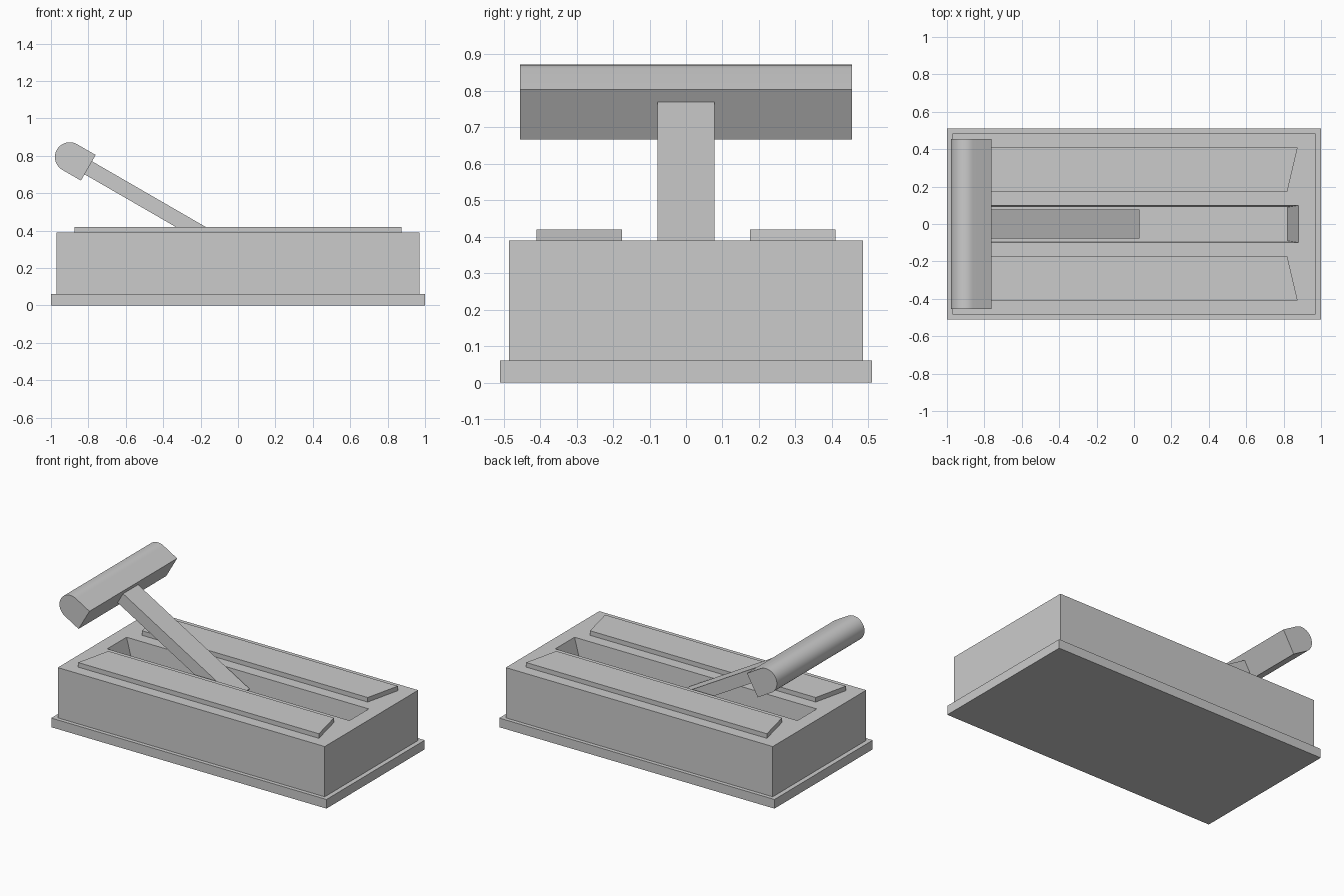
import bpy, bmesh, math
from mathutils import Vector, Matrix

cube = bpy.data.objects.get("Cube")
if cube:
    bpy.data.objects.remove(cube, do_unlink=True)

grey = bpy.data.materials.new("light_grey")
grey.use_nodes = True
colour = (0.6, 0.6, 0.6, 1)
grey.diffuse_color = colour
grey.node_tree.nodes["Principled BSDF"].inputs["Base Color"].default_value = colour


def loft(name, rings):
    """Skin a stack of matching point rings and cap both ends."""
    bm = bmesh.new()
    loops = [[bm.verts.new(p) for p in ring] for ring in rings]
    for a, b in zip(loops, loops[1:]):
        for i in range(len(a)):
            j = (i + 1) % len(a)
            bm.faces.new((a[i], a[j], b[j], b[i]))
    bm.faces.new(loops[0][::-1])
    bm.faces.new(loops[-1])
    bmesh.ops.recalc_face_normals(bm, faces=bm.faces[:])
    mesh = bpy.data.meshes.new(name)
    bm.to_mesh(mesh)
    bm.free()
    mesh.materials.append(grey)
    obj = bpy.data.objects.new(name, mesh)
    bpy.context.collection.objects.link(obj)
    return obj


def rect(x, y, z):
    return [(-x, -y, z), (x, -y, z), (x, y, z), (-x, y, z)]


# Plinth and housing with a tapered slot sunk into its top
loft("plinth", [rect(1, 0.51, 0), rect(1, 0.51, 0.06)])
loft("housing", [rect(0.97, 0.485, 0.06), rect(0.97, 0.485, 0.39),
                 rect(0.88, 0.1, 0.39), rect(0.82, 0.09, 0.2)])

# Raised trapezoid rails on either side of the slot
for side, name in ((-1, "right_rail"), (1, "left_rail")):
    outline = [(-0.875, 0.41), (0.875, 0.41), (0.82, 0.175), (-0.82, 0.175)]
    loft(name, [[(x, side * y, z) for x, y in outline] for z in (0.39, 0.42)])

# Lever frame: local z runs up the arm, tilted towards -x
grip_centre = Vector((-0.9, 0, 0.793))
frame = Matrix.Translation(grip_centre) @ Matrix.Rotation(math.radians(-60), 4, "Y")

# Arm from inside the slot up into the grip
arm = loft("lever_arm", [
    [(x, y, z) for x, y in ((-0.04, -0.078), (0.04, -0.078), (0.04, 0.078), (-0.04, 0.078))]
    for z in (-1.05, -0.05)])
arm.matrix_world = frame

# D-shaped grip: half-round top, flat underside
radius, drop, half_length = 0.079, -0.115, 0.455
profile = [(-radius, drop), (radius, drop)]
profile += [(radius * math.cos(a), radius * math.sin(a))
            for a in (math.pi * i / 24 for i in range(25))]
grip = loft("grip", [[(x, y, z) for x, z in profile] for y in (-half_length, half_length)])
grip.matrix_world = frame
bpy.ops.object.select_all(action="DESELECT")
grip.select_set(True)
bpy.context.view_layer.objects.active = grip
bpy.ops.object.shade_smooth_by_angle(angle=math.radians(35))
